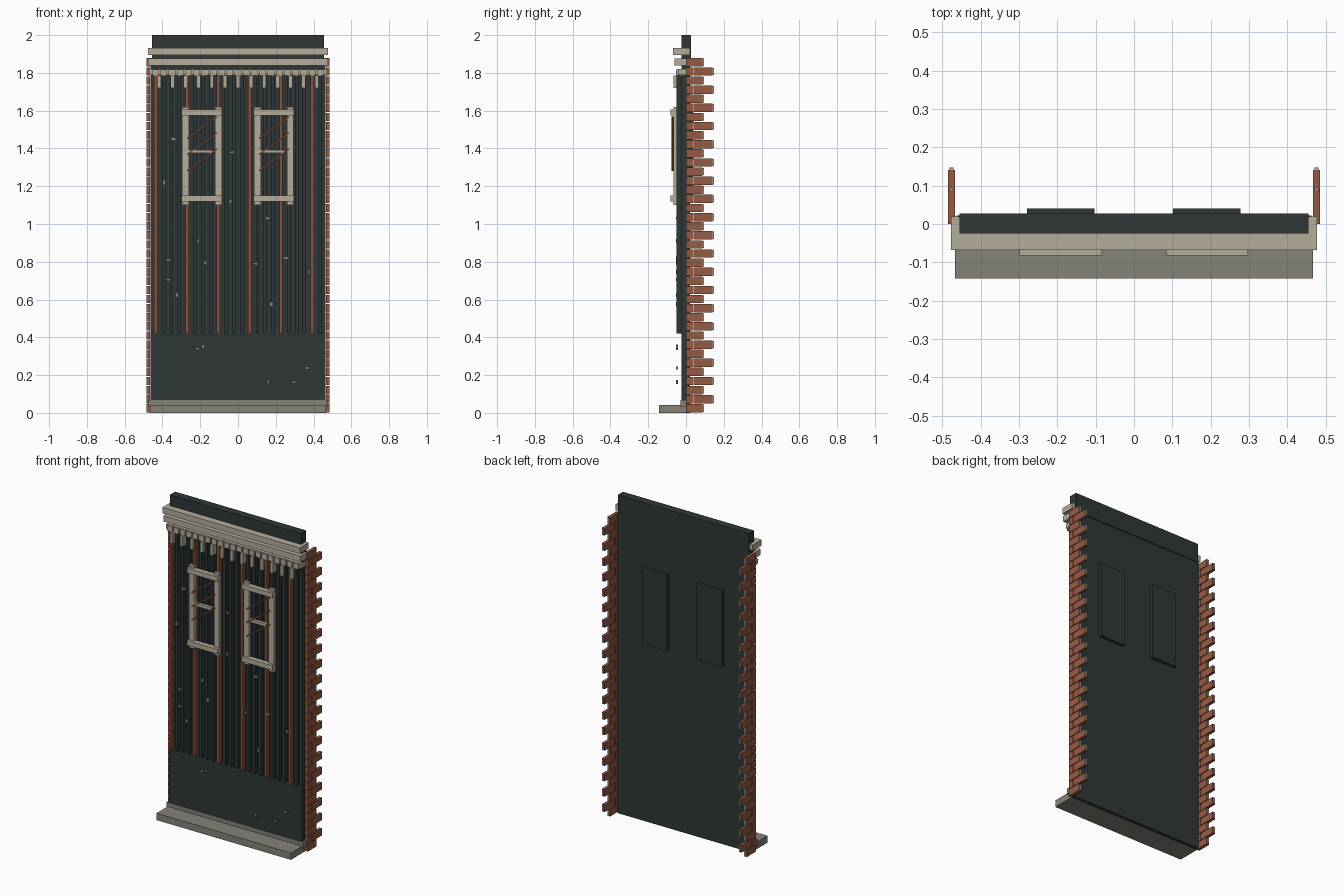
import bpy, bmesh
from math import radians
from mathutils import Matrix, Vector

cube = bpy.data.objects.get("Cube")
if cube:
    bpy.data.objects.remove(cube, do_unlink=True)


def material(name, r, g, b):
    m = bpy.data.materials.new(name)
    m.use_nodes = True
    m.diffuse_color = (r, g, b, 1)
    m.node_tree.nodes["Principled BSDF"].inputs["Base Color"].default_value = (r, g, b, 1)
    return m


SLATE = material("dark slate", 0.028, 0.038, 0.037)
CREAM = material("weathered cream", 0.46, 0.42, 0.33)
STONE = material("grey stone", 0.24, 0.225, 0.19)
BRICK = material("red brick", 0.30, 0.105, 0.058)
RUST = material("rust", 0.26, 0.085, 0.04)
MORTAR = material("pale mortar", 0.42, 0.39, 0.34)
CHIP = material("chipped grey", 0.22, 0.23, 0.21)


def span(x0, x1, y0, y1, z0, z1, tilt=0):
    """Box matrix from its limits, optionally tilted in the facade plane."""
    lo, hi = Vector((x0, y0, z0)), Vector((x1, y1, z1))
    return (Matrix.Translation((lo + hi) / 2) @ Matrix.Rotation(radians(tilt), 4, 'Y')
            @ Matrix.Diagonal((*(hi - lo), 1)))


def build(name, mat, boxes):
    """One object made of any number of boxes."""
    bm = bmesh.new()
    for m in boxes:
        bmesh.ops.create_cube(bm, size=1, matrix=m)
    mesh = bpy.data.meshes.new(name)
    bm.to_mesh(mesh)
    bm.free()
    mesh.materials.append(mat)
    ob = bpy.data.objects.new(name, mesh)
    bpy.context.collection.objects.link(ob)
    return ob


# Wall slab and parapet
build("wall", SLATE, [span(-0.462, 0.462, -0.025, 0.022, 0, 1.88)])
build("parapet", SLATE, [span(-0.455, 0.455, -0.025, 0.027, 1.88, 2)])

# Stone step and low skirting
build("base_step", STONE, [span(-0.467, 0.467, -0.142, 0, 0, 0.043)])
build("base_skirting", STONE, [span(-0.475, 0.475, -0.03, 0, 0.03, 0.068)])

# Cornice mouldings
build("cornice_top", CREAM, [span(-0.477, 0.477, -0.068, 0.02, 1.895, 1.932)])
build("cornice_middle", CREAM, [span(-0.477, 0.477, -0.06, 0, 1.84, 1.877)])
build("cornice_lower", CREAM, [span(-0.47, 0.47, -0.042, 0, 1.79, 1.82)])

# Dentil blocks and hanging brackets
pitch = 0.0437
build("dentil_blocks", CREAM,
      [span(i * pitch - 0.018, i * pitch + 0.018, -0.052, -0.03, 1.785, 1.818)
       for i in range(-10, 11)])
pitch = 0.0695
build("brackets", CREAM,
      [span(i * pitch - 0.01, i * pitch + 0.01, -0.066, -0.03, 1.72, 1.785)
       for i in range(-6, 7)])

# Vertical ribs, every fourth one rusted
ribs = [span(x - 0.009, x + 0.009, -0.05, -0.02, 0.42, 1.785)
        for x in (-0.435 + 0.0414 * i for i in range(22))]
build("dark_ribs", SLATE, [r for i, r in enumerate(ribs) if i % 4])
build("rusted_ribs", RUST, ribs[::4])

# Windows: frame, muntin, rusted bars and the raised panel behind
for side, cx in (("right", -0.191), ("left", 0.19)):
    build(f"{side}_window_stiles", CREAM,
          [span(cx + s - 0.018, cx + s + 0.018, -0.065, -0.045, 1.10, 1.62)
           for s in (-0.087, 0.087)])
    build(f"{side}_window_rails", CREAM,
          [span(cx - 0.107, cx + 0.107, -0.082, -0.05, z - 0.015, z + 0.015)
           for z in (1.135, 1.59)])
    build(f"{side}_window_muntin", CREAM,
          [span(cx - 0.07, cx + 0.055, -0.07, -0.05, 1.375, 1.393)])
    build(f"{side}_window_bars", RUST,
          [span(cx - 0.097, cx + 0.097, -0.076, -0.066, z - 0.004, z + 0.004, -36)
           for z in (1.34, 1.425, 1.51)])
    build(f"{side}_back_panel", SLATE,
          [span(cx - 0.088, cx + 0.088, 0.02, 0.041, 1.12, 1.60)])

# Toothed brick returns at both ends, short and long courses alternating
rows, course = 39, 1.88 / 39
for side, s in (("right", -1), ("left", 1)):
    bricks, joints = [], []
    for r in range(rows):
        z0, z1 = r * course + 0.002, (r + 1) * course - 0.002
        runs = ((0, 0.036), (0.043, 0.141)) if r % 2 else ((0, 0.088),)
        end = 0.147 if r % 2 else 0.094
        for y0, y1 in runs:
            bricks.append(span(*sorted((s * 0.466, s * 0.485)), y0, y1, z0, z1))
        joints.append(span(*sorted((s * 0.47, s * 0.481)), 0.002, end, z0 + 0.003, z1 - 0.003))
    build(f"{side}_bricks", BRICK, bricks)
    build(f"{side}_mortar", MORTAR, joints)

# Small chips scattered over the facade
spots = [(-.34, 1.45), (-.39, 1.22), (-.035, 1.38), (-.04, 1.12), (.16, 1.03),
         (-.21, .91), (-.37, .81), (-.17, .795), (-.37, .705), (-.325, .625),
         (.09, .79), (.375, .745), (.25, .82), (.175, .575), (-.215, .34),
         (-.185, .352), (.365, .238), (.16, .163), (.295, .163)]
build("wall_chips", CHIP,
      [span(x - w, x + w, -0.053, -0.043, z - h, z + h)
       for i, (x, z) in enumerate(spots)
       for w, h in [((0.011, 0.007), (0.007, 0.011))[i % 2]]])
